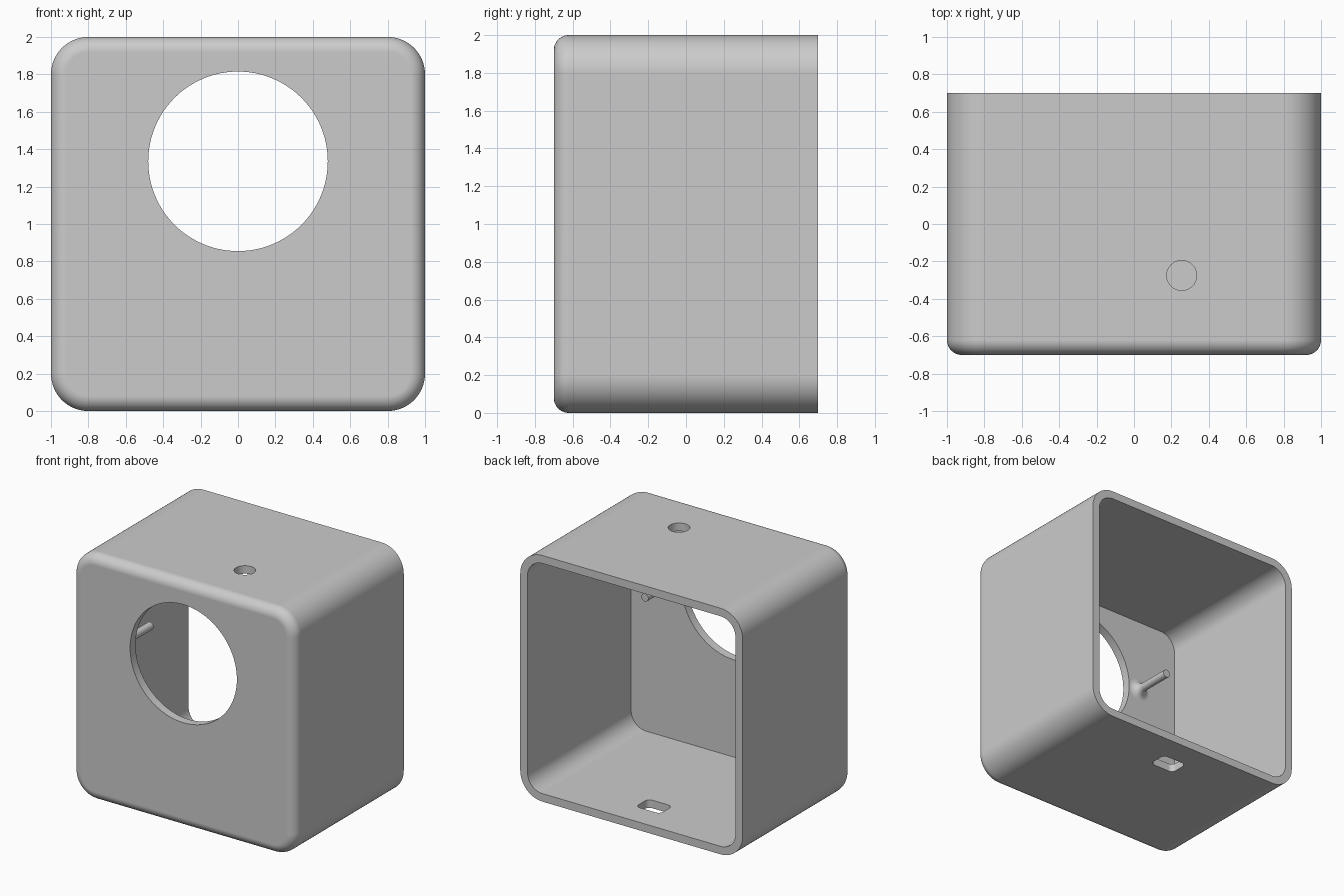
import bpy, bmesh, math
from mathutils import Matrix, Vector

if "Cube" in bpy.data.objects:
    bpy.data.objects.remove(bpy.data.objects["Cube"])

FRONT, BACK = -0.70, 0.70
CORNER, FILLET, WALL = 0.20, 0.08, 0.065
HOLE_Z, HOLE_R = 1.335, 0.48

grey = bpy.data.materials.new("light_grey")
grey.diffuse_color = (0.6, 0.6, 0.6, 1)
grey.use_nodes = True
grey.node_tree.nodes["Principled BSDF"].inputs["Base Color"].default_value = grey.diffuse_color


def rounded_rect(hw, hh, r, seg):
    """Counter-clockwise outline of a rounded rectangle."""
    pts = []
    for i, (sx, sy) in enumerate(((1, 1), (-1, 1), (-1, -1), (1, -1))):
        for k in range(seg + 1):
            a = math.pi / 2 * (i + k / seg)
            pts.append((sx * (hw - r) + r * math.cos(a), sy * (hh - r) + r * math.sin(a)))
    return pts


def loft(name, rings):
    """Solid skinned through matching rings, capped at both ends."""
    bm = bmesh.new()
    loops = [[bm.verts.new(p) for p in ring] for ring in rings]
    n = len(loops[0])
    for a, b in zip(loops, loops[1:]):
        for i in range(n):
            j = (i + 1) % n
            bm.faces.new((a[i], a[j], b[j], b[i]))
    bm.faces.new(loops[0])
    bm.faces.new(loops[-1])
    bmesh.ops.recalc_face_normals(bm, faces=bm.faces)
    mesh = bpy.data.meshes.new(name)
    bm.to_mesh(mesh)
    bm.free()
    obj = bpy.data.objects.new(name, mesh)
    bpy.context.collection.objects.link(obj)
    mesh.materials.append(grey)
    return obj


def box_ring(inset, y):
    return [(x, y, z + 1) for x, z in
            rounded_rect(1 - inset, 1 - inset, CORNER - inset, 14)]


def circle(r, n):
    return [(r * math.cos(2 * math.pi * i / n), r * math.sin(2 * math.pi * i / n))
            for i in range(n)]


def smooth(obj):
    bpy.ops.object.select_all(action='DESELECT')
    obj.select_set(True)
    bpy.context.view_layer.objects.active = obj
    bpy.ops.object.shade_smooth_by_angle(angle=math.radians(30))


def cut(obj, cutter):
    mod = obj.modifiers.new("cut", 'BOOLEAN')
    mod.operation, mod.solver, mod.object = 'DIFFERENCE', 'EXACT', cutter
    bpy.context.view_layer.objects.active = obj
    bpy.ops.object.modifier_apply(modifier=mod.name)
    bpy.data.objects.remove(cutter)


# housing: rounded box with a filleted front edge
rings = [box_ring(0, BACK)]
for k in range(11):
    a = math.pi / 2 * k / 10
    rings.append(box_ring(FILLET * (1 - math.cos(a)), FRONT + FILLET * (1 - math.sin(a))))
housing = loft("housing", rings)

# hollow interior, open at the back
cut(housing, loft("cavity_cutter", [box_ring(WALL, BACK + 0.2), box_ring(WALL, FRONT + 0.07)]))

# large round front opening
cut(housing, loft("front_hole_cutter", [[(x, y, z + HOLE_Z) for x, z in circle(HOLE_R, 96)]
                                        for y in (-0.9, -0.5)]))

# small round hole in the top
cut(housing, loft("top_hole_cutter", [[(x + 0.255, y - 0.275, z) for x, y in circle(0.08, 48)]
                                      for z in (1.85, 2.1)]))

# rounded slot in the floor
cut(housing, loft("slot_cutter", [[(x, y + 0.41, z) for x, y in rounded_rect(0.11, 0.08, 0.04, 6)]
                                  for z in (-0.1, 0.15)]))
smooth(housing)
weighted = housing.modifiers.new("weighted_normals", 'WEIGHTED_NORMAL')
weighted.keep_sharp = True

# pair of mounting pins with flared bases inside the front wall
PIN_R, FLARE, BASE_Y, TIP_Y = 0.032, 0.065, FRONT + 0.07, -0.30
profile = [(PIN_R + FLARE, BASE_Y - 0.01)]
for k in range(9):
    a = math.pi / 2 * k / 8
    profile.append((PIN_R + FLARE * (1 - math.sin(a)), BASE_Y + FLARE * (1 - math.cos(a))))
profile.append((PIN_R, TIP_Y))
for side, sx in (("left", -1), ("right", 1)):
    pin = loft(side + "_pin", [[(x + sx * 0.58, y, z + HOLE_Z) for x, z in circle(r, 32)]
                               for r, y in profile])
    smooth(pin)
